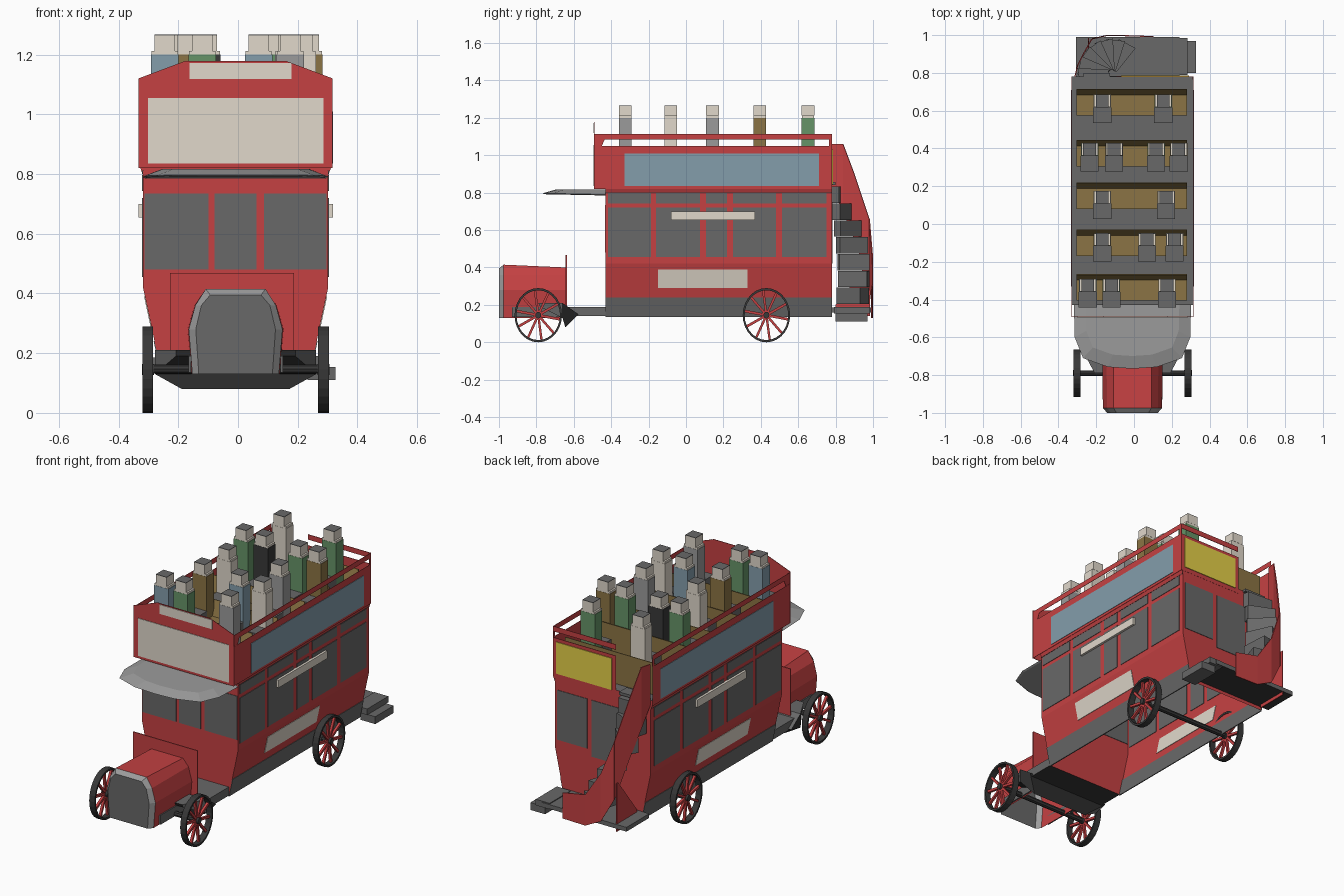
import bpy, bmesh, math
from mathutils import Vector, Matrix

if "Cube" in bpy.data.objects:
    bpy.data.objects.remove(bpy.data.objects["Cube"])


def material(name, r, g, b):
    m = bpy.data.materials.new(name)
    m.diffuse_color = (r, g, b, 1)
    m.use_nodes = True
    m.node_tree.nodes["Principled BSDF"].inputs["Base Color"].default_value = m.diffuse_color
    return m


RED = material("red paint", 0.56, 0.053, 0.055)
DARK = material("dark grey", 0.14, 0.14, 0.14)
GREY = material("light grey", 0.33, 0.33, 0.33)
BLACK = material("near black", 0.04, 0.04, 0.04)
CREAM = material("cream", 0.75, 0.69, 0.60)
BLUE = material("dull blue", 0.23, 0.34, 0.41)
BROWN = material("seat brown", 0.26, 0.175, 0.058)
GREEN = material("green cloth", 0.132, 0.295, 0.137)
YELLOW = material("yellow", 0.78, 0.63, 0.065)


def mesh(name, verts, faces, mats, rule=None, drop=None):
    me = bpy.data.meshes.new(name)
    bm = bmesh.new()
    vs = [bm.verts.new(v) for v in verts]
    for f in faces:
        bm.faces.new([vs[i] for i in f])
    bmesh.ops.recalc_face_normals(bm, faces=bm.faces)
    if rule:
        for f in bm.faces:
            f.material_index = rule(f)
    if drop:
        bmesh.ops.delete(bm, geom=[f for f in bm.faces if drop(f)], context="FACES")
    bm.to_mesh(me)
    bm.free()
    for m in mats:
        me.materials.append(m)
    ob = bpy.data.objects.new(name, me)
    bpy.context.collection.objects.link(ob)
    return ob


def loft(name, rings, mats, rule=None, drop=None):
    n = len(rings[0])
    verts = [p for r in rings for p in r]
    faces = [tuple(range(n)), tuple(range(len(verts) - n, len(verts)))]
    for k in range(len(rings) - 1):
        for i in range(n):
            j = (i + 1) % n
            faces.append((k * n + i, k * n + j, k * n + n + j, k * n + n + i))
    return mesh(name, verts, faces, mats, rule, drop)


def prism(name, pts, axis, a, b, mat, rule=None, drop=None):
    """Extrude a flat outline from a to b along one axis."""
    put = {"x": lambda p, t: (t, p[0], p[1]),
           "y": lambda p, t: (p[0], t, p[1]),
           "z": lambda p, t: (p[0], p[1], t)}[axis]
    mats = mat if isinstance(mat, list) else [mat]
    return loft(name, [[put(p, t) for p in pts] for t in (a, b)], mats, rule, drop)


def box(name, x0, x1, y0, y1, z0, z1, mat, rule=None):
    return prism(name, [(x0, y0), (x1, y0), (x1, y1), (x0, y1)], "z", z0, z1, mat, rule)


def half_width(z):
    return 0.31 if z >= 0.42 else 0.25 + (z - 0.14) * 0.06 / 0.28


def side_plate(name, s, y0, y1, z0, z1, mat, w=half_width, t=0.003):
    pts = [(s * (w(z0) - t), z0), (s * (w(z0) + t), z0),
           (s * (w(z1) + t), z1), (s * (w(z1) - t), z1)]
    return prism(name, pts, "y", y0, y1, mat)


def facing_down(f):
    return f.normal.z < -.9


# Lower saloon: hollow shell with tapered sides, open below
prism("lower_body", [(-.25, .14), (.25, .14), (.31, .42), (.31, .81), (-.31, .81), (-.31, .42)],
      "y", -.43, .78, RED, drop=lambda f: abs(f.normal.z) > .9)
side_windows = [(-.417, -.187), (-.16, .075), (.107, .22), (.25, .48), (.513, .75)]
for s in (-1, 1):
    for y0, y1 in side_windows:
        side_plate("side_window", s, y0, y1, .455, .72, DARK)
        side_plate("top_light", s, y0, y1, .743, .797, DARK)
    side_plate("chassis_side", s, -.43, .78, .135, .24, DARK)
    side_plate("lower_sign", s, -.15, .33, .29, .39, CREAM)
    side_plate("long_sign", s, -.08, .37, .655, .70, CREAM, t=0.016)
    side_plate("deck_cornice", s, -.43, .78, .80, .812, BLACK)
for x0, x1 in ((-.305, -.09), (-.07, .07), (.095, .305)):
    box("front_window", x0, x1, -.433, -.427, .48, .735, DARK)
for x0, x1, z0 in ((.10, .295, .46), (-.13, .07, .42)):
    box("rear_window", x0, x1, .777, .783, z0, .75, DARK)

# Upper deck: floor, thin walls, peaked front
prism("deck_floor", [(-.31, .795), (.31, .795), (.321, .825), (.321, .85), (-.321, .85), (-.321, .825)],
      "y", -.43, .78, [RED, DARK], lambda f: 1 if f.normal.z > .9 else 0)
for s in (-1, 1):
    side_plate("deck_side", s, -.488, .78, .82, 1.05, RED, lambda z: .322, .001)
    side_plate("deck_side_sign", s, -.33, .71, .835, 1.01, BLUE, lambda z: .3235, .002)
    side_plate("deck_rail", s, -.488, .78, 1.085, 1.115, RED, lambda z: .321, .001)
    prism("rail_front_brace", [(-.49, 1.05), (-.45, 1.05), (-.435, 1.085), (-.49, 1.115)],
          "x", s * .32, s * .322, RED)
    box("rail_post", s * .321 - .002, s * .321 + .002, .765, .78, 1.05, 1.09, RED)
prism("deck_front", [(-.325, .82), (.325, .82), (.325, 1.12), (.17, 1.178), (-.17, 1.178), (-.325, 1.12)],
      "y", -.491, -.488, RED)
box("front_sign", -.293, .295, -.494, -.489, .835, 1.055, CREAM)
box("destination_board", -.155, .187, -.494, -.489, 1.118, 1.172, CREAM)
box("deck_rear", -.085, .322, .778, .781, .82, 1.05, RED)
box("rear_sign", -.06, .30, .779, .785, .845, 1.03, YELLOW)
box("rear_rail", -.085, .322, .777, .78, 1.085, 1.115, RED)

# Benches with leaning backs
rows = [.715, .445, .22, -.03, -.265]
for y in rows:
    prism("bench", [(y - .14, .85), (y, .85), (y, 1.035), (y - .004, 1.035), (y - .032, .95), (y - .14, .95)],
          "x", -.297, .288, BROWN)

# Passengers: lap, coat, collar, head, hair
seat_y = [.652, .395, .142, -.082, -.325]
seated = [(0, -.16, CREAM), (0, .163, GREEN),
          (1, -.227, GREEN), (1, -.097, BLACK), (1, .125, GREEN), (1, .245, BROWN),
          (2, -.16, CREAM), (2, .178, GREY),
          (3, -.16, BROWN), (3, .077, BLUE), (3, .223, CREAM),
          (4, -.237, BLUE), (4, -.112, GREEN), (4, .183, GREY)]
for r, x, coat in seated:
    y = seat_y[r]
    box("passenger_coat", x - .046, x + .046, y - .034, y + .034, .95, 1.2, coat)
    box("passenger_collar", x - .044, x + .044, y - .033, y + .033, 1.2, 1.212, CREAM)
    box("passenger_head", x - .034, x + .034, y - .034, y + .034, 1.212, 1.264, CREAM)
    box("passenger_hair", x - .034, x + .034, y - .034, y + .034, 1.264, 1.267, DARK)
    box("passenger_lap", x - .048, x + .048, y - .116, y - .034, .90, 1.0, DARK)


# Bonnet and radiator, open below
def bonnet_ring(y, k, top):
    half = [(.145, .13), (.157, .28), (.135, .36), (.10, top)]
    pts = half + [(-x, z) for x, z in reversed(half)]
    return [(x * k, y, z) for x, z in pts]


def bonnet_rule(f):
    if f.normal.y < -.95:
        return 1
    return 2 if f.calc_center_median().y < -.975 else 0


loft("bonnet", [bonnet_ring(-1.0, .85, .395), bonnet_ring(-.975, 1, .415), bonnet_ring(-.64, 1.02, .40)],
     [RED, DARK, GREY], bonnet_rule, facing_down)
for s in (-1, 1):
    box("bonnet_sill", s * .15, s * .158, -.93, -.62, .135, .19, DARK)
box("dashboard", -.22, .195, -.643, -.637, .19, .468, RED)

# Driver floor, footboard and canopy
box("driver_floor", -.25, .25, -.64, -.43, .14, .19, [DARK, BLACK], lambda f: 1 if facing_down(f) else 0)
loft("footboard", [[(-.20, -.79, .21), (.20, -.79, .21), (.20, -.78, .19), (-.20, -.78, .19)],
                   [(-.27, -.66, .21), (.27, -.66, .21), (.27, -.66, .13), (-.27, -.66, .13)],
                   [(-.27, -.575, .15), (.27, -.575, .15), (.18, -.645, .08), (-.18, -.645, .08)]],
     [DARK, BLACK], lambda f: 1 if f.normal.z < -.1 else 0)
plan = [(.31, -.43), (.306, -.60), (.262, -.71), (.13, -.757), (0, -.766)]
plan = plan + [(-x, y) for x, y in reversed(plan[:-1])]


def canopy_ring(k, z, lift=0.0):
    return [(x * k, -.43 + (y + .43) * k, z + lift * (-.43 - y)) for x, y in plan]


loft("canopy", [canopy_ring(.97, .785, .02), canopy_ring(1, .79, .02), canopy_ring(.8, .816)], [GREY])

# Rear platform, boarding steps
box("platform", -.30, .248, .78, .99, .16, .185, [DARK, BLACK], lambda f: 1 if facing_down(f) else 0)
box("upper_boarding_step", .20, .29, .79, .985, .155, .19, DARK)
box("lower_boarding_step", .24, .335, .80, .97, .11, .153, DARK)

# Winding stair
pivot = Vector((-.11, .80))
for i in range(7):
    a = math.radians(62 + i * 21)
    d, n = Vector((math.cos(a), math.sin(a))), Vector((-math.sin(a), math.cos(a)))
    pts = [pivot + d * u + n * v for u, v in ((.015, -.02), (.175, -.05), (.175, .05), (.015, .02))]
    prism("stair_tread", [tuple(p) for p in pts], "z", .205 + i * .09, .292 + i * .09, DARK)
box("stair_landing", -.26, -.12, .73, .80, .84, .856, DARK)

# Curved red stair screen, swept round the back corner: x, y, bottom, top
path = [(.11, .992, .13, .28), (-.04, .997, .13, .31), (-.14, .997, .18, .46),
        (-.215, .98, .32, .66), (-.26, .90, .55, .90), (-.29, .84, .70, 1.06), (-.305, .78, .82, 1.06)]
for (x0, y0, b0, t0), (x1, y1, b1, t1) in zip(path, path[1:]):
    n = Vector((y0 - y1, x1 - x0)).normalized() * .003
    rings = [[(x - n.x, y - n.y, b), (x + n.x, y + n.y, b), (x + n.x, y + n.y, t), (x - n.x, y - n.y, t)]
             for x, y, b, t in ((x0, y0, b0, t0), (x1, y1, b1, t1))]
    loft("stair_screen", rings, [RED])
prism("screen_corner", [(.985, .14), (.985, .42), (.97, .42), (.80, .20), (.80, .14)], "x", -.235, -.229, RED)


# Spoked wheels, slightly taller than long, and axles
def cylinder_x(name, r, x0, x1, y, z, mat, n=16):
    pts = [(y + r * math.cos(t * math.tau / n), z + r * math.sin(t * math.tau / n)) for t in range(n)]
    return prism(name, pts, "x", x0, x1, mat)


SEG, R, SPOKES = 28, .145, 10
SQUASH = Matrix.Diagonal((1, .875, 1, 1))
for y in (-.79, .43):
    cylinder_x("axle", .015, -.29, .29, y, .147, BLACK, 8)
    for x in (-.294, .294):
        verts, faces = [], []
        section = [(R - .012, -.018), (R, -.018), (R, .018), (R - .012, .018)]
        for k in range(SEG):
            c, s = math.cos(k * math.tau / SEG), math.sin(k * math.tau / SEG)
            verts += [(w, r * c, r * s) for r, w in section]
            m = (k + 1) % SEG
            faces += [(4 * k + i, 4 * k + (i + 1) % 4, 4 * m + (i + 1) % 4, 4 * m + i) for i in range(4)]
        place = Matrix.Translation((x, y, R)) @ SQUASH
        mesh("wheel_rim", verts, faces, [BLACK]).data.transform(place)
        cylinder_x("wheel_hub", .018, -.02, .02, 0, 0, BLACK, 12).data.transform(place)
        for k in range(SPOKES):
            spoke = box("wheel_spoke", -.007, .007, -.007, .007, .012, R - .01, RED)
            spoke.data.transform(place @ Matrix.Rotation(k * math.tau / SPOKES + .15, 4, "X"))

# Centre the whole vehicle
for ob in bpy.data.objects:
    ob.data.transform(Matrix.Translation((-.008, 0, 0)))
